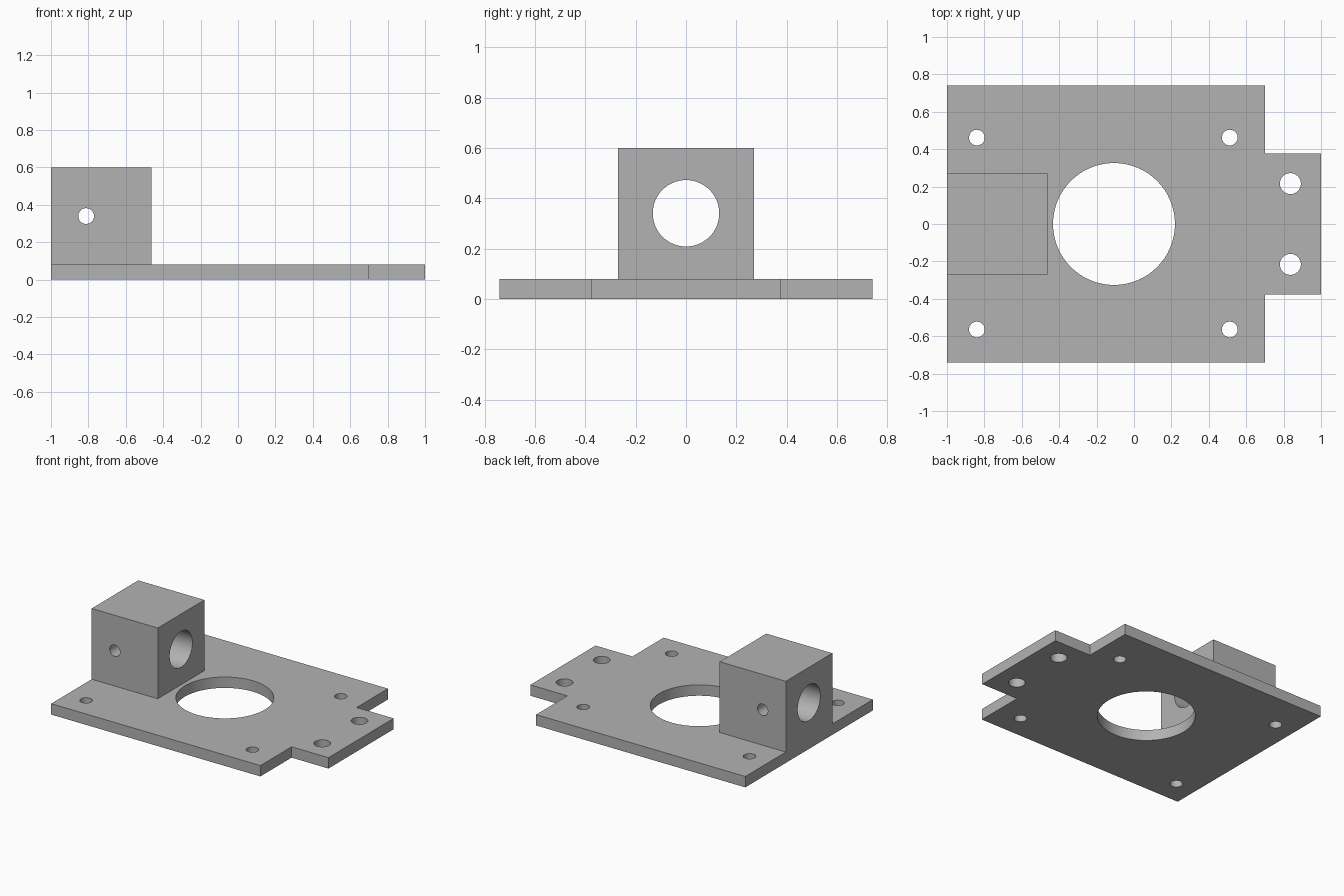
import bpy
import bmesh
import math
from mathutils import Matrix, Vector

if "Cube" in bpy.data.objects:
    bpy.data.objects.remove(bpy.data.objects["Cube"], do_unlink=True)

GREY = (0.45, 0.45, 0.45, 1)
metal = bpy.data.materials.new("plain grey")
metal.use_nodes = True
metal.diffuse_color = GREY
metal.node_tree.nodes["Principled BSDF"].inputs["Base Color"].default_value = GREY

THICK = 0.08      # plate thickness
TOP = 0.6         # top of the block
MID = (THICK + TOP) / 2


def prism(name, outline, z0, z1):
    """Extrude a flat outline between two heights."""
    bm = bmesh.new()
    face = bm.faces.new([bm.verts.new((x, y, z0)) for x, y in outline])
    ext = bmesh.ops.extrude_face_region(bm, geom=[face])
    moved = [v for v in ext["geom"] if isinstance(v, bmesh.types.BMVert)]
    bmesh.ops.translate(bm, verts=moved, vec=(0, 0, z1 - z0))
    bmesh.ops.recalc_face_normals(bm, faces=bm.faces)
    mesh = bpy.data.meshes.new(name)
    bm.to_mesh(mesh)
    bm.free()
    mesh.materials.append(metal)
    obj = bpy.data.objects.new(name, mesh)
    bpy.context.collection.objects.link(obj)
    return obj


def drill(obj, centre, radius, axis, length):
    """Cut a round hole through obj along an axis."""
    turn = Vector((0, 0, 1)).rotation_difference(Vector(axis)).to_matrix().to_4x4()
    bm = bmesh.new()
    bmesh.ops.create_cone(bm, cap_ends=True, segments=64, radius1=radius,
                          radius2=radius, depth=length,
                          matrix=Matrix.Translation(centre) @ turn)
    mesh = bpy.data.meshes.new("drill")
    bm.to_mesh(mesh)
    bm.free()
    mesh.materials.append(metal)
    cutter = bpy.data.objects.new("drill", mesh)
    cutter.hide_render = True
    bpy.context.collection.objects.link(cutter)
    mod = obj.modifiers.new("hole", "BOOLEAN")
    mod.operation = "DIFFERENCE"
    mod.solver = "EXACT"
    mod.object = cutter
    bpy.ops.object.select_all(action="DESELECT")
    bpy.context.view_layer.objects.active = obj
    obj.select_set(True)
    bpy.ops.object.modifier_apply(modifier=mod.name)
    bpy.data.objects.remove(cutter, do_unlink=True)


# Base plate with a narrower tab at one end
half = [(1, 0.378), (0.7, 0.378), (0.7, 0.74), (-1, 0.74)]
base_plate = prism("base_plate", half + [(x, -y) for x, y in reversed(half)], 0, THICK)

# Large central opening, corner screw holes, tab holes
drill(base_plate, (-0.107, 0, 0), 0.326, (0, 0, 1), 1)
for x in (-0.84, 0.512):
    for y in (-0.564, 0.462):
        drill(base_plate, (x, y, 0), 0.042, (0, 0, 1), 1)
for y in (-0.216, 0.216):
    drill(base_plate, (0.836, y, 0), 0.056, (0, 0, 1), 1)

# Upright block with a main bore and a cross hole
block = prism("bored_block", [(-1, -0.27), (-0.463, -0.27), (-0.463, 0.27), (-1, 0.27)],
              THICK, TOP)
drill(block, (-0.73, 0, MID), 0.132, (1, 0, 0), 1)
drill(block, (-0.812, 0, MID), 0.042, (0, 1, 0), 1)

# Smooth hole walls, crisp edges
for obj in (base_plate, block):
    bpy.ops.object.select_all(action="DESELECT")
    bpy.context.view_layer.objects.active = obj
    obj.select_set(True)
    bpy.ops.object.shade_smooth_by_angle(angle=math.radians(30))
